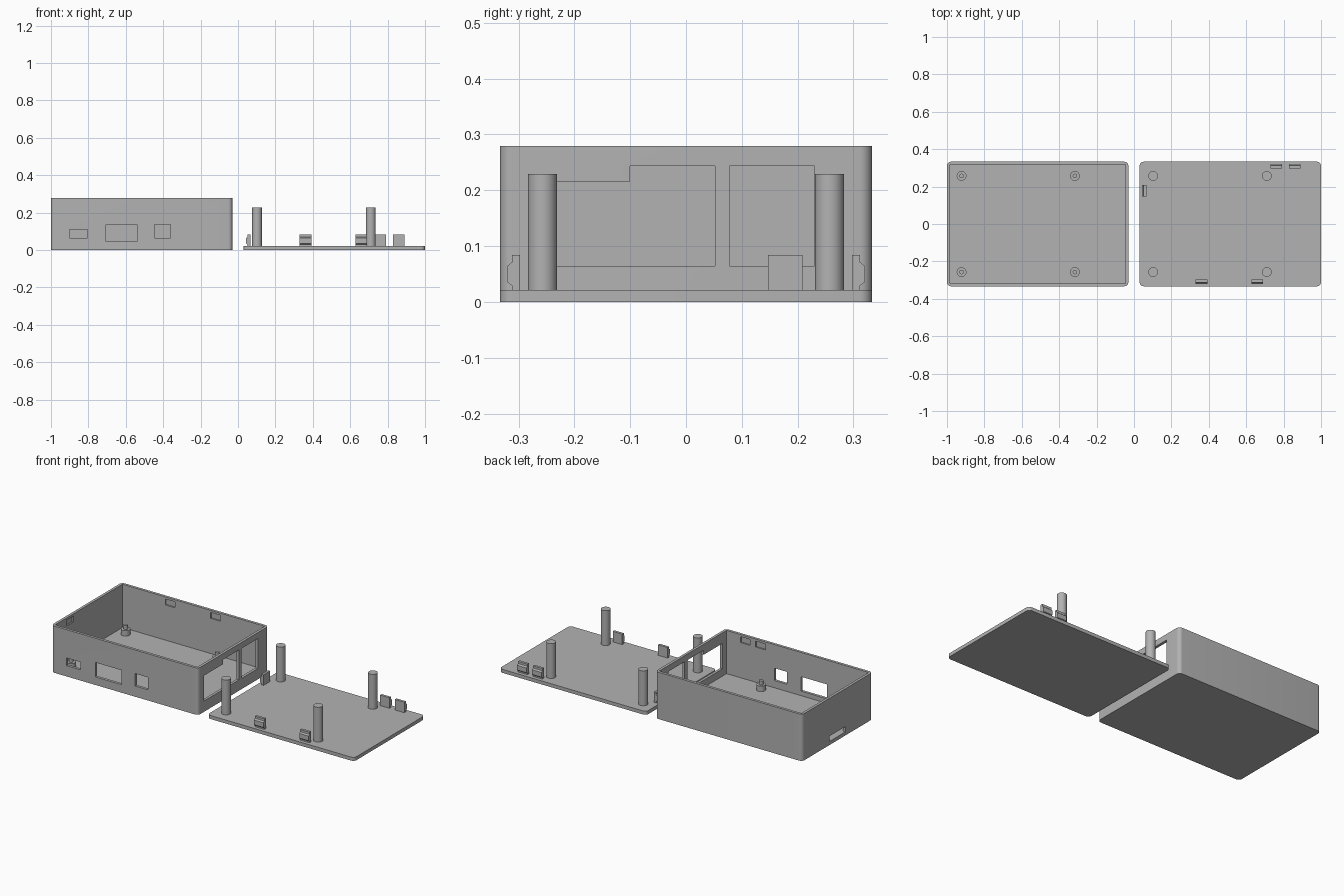
import bpy, bmesh, math
from mathutils import Vector

if "Cube" in bpy.data.objects:
    bpy.data.objects.remove(bpy.data.objects["Cube"])

grey = bpy.data.materials.new("mid_grey")
grey.diffuse_color = (0.45, 0.45, 0.45, 1)
grey.use_nodes = True
grey.node_tree.nodes["Principled BSDF"].inputs["Base Color"].default_value = grey.diffuse_color

HX, HY = 0.485, 0.333        # half size of each shell half
BOX_X, LID_X = -0.515, 0.515  # centres
WALL, FLOOR, HEIGHT = 0.016, 0.021, 0.279
IX, IY = HX - WALL, HY - WALL


def prism(name, points, direction):
    """Extrude a closed 3D outline along a vector."""
    bm = bmesh.new()
    face = bm.faces.new([bm.verts.new(p) for p in points])
    moved = bmesh.ops.extrude_face_region(bm, geom=[face])["geom"]
    bmesh.ops.translate(bm, vec=Vector(direction),
                        verts=[v for v in moved if isinstance(v, bmesh.types.BMVert)])
    bmesh.ops.recalc_face_normals(bm, faces=bm.faces)
    mesh = bpy.data.meshes.new(name)
    bm.to_mesh(mesh)
    bm.free()
    mesh.materials.append(grey)
    ob = bpy.data.objects.new(name, mesh)
    bpy.context.collection.objects.link(ob)
    return ob


def block(name, x0, x1, y0, y1, z0, z1):
    return prism(name, [(x0, y0, z0), (x1, y0, z0), (x1, y1, z0), (x0, y1, z0)],
                 (0, 0, z1 - z0))


def rounded_plate(name, cx, height, r=0.022, steps=8):
    pts = []
    for k, (sx, sy) in enumerate([(1, 1), (-1, 1), (-1, -1), (1, -1)]):
        for i in range(steps + 1):
            a = math.pi / 2 * (k + i / steps)
            pts.append((cx + sx * (HX - r) + r * math.cos(a),
                        sy * (HY - r) + r * math.sin(a), 0))
    return prism(name, pts, (0, 0, height))


def cylinder(name, x, y, r, z0, z1):
    pts = [(x + r * math.cos(i * math.tau / 32), y + r * math.sin(i * math.tau / 32), z0)
           for i in range(32)]
    ob = prism(name, pts, (0, 0, z1 - z0))
    smooth(ob)
    return ob


def activate(ob):
    bpy.ops.object.select_all(action='DESELECT')
    ob.select_set(True)
    bpy.context.view_layer.objects.active = ob


def smooth(ob):
    activate(ob)
    bpy.ops.object.shade_smooth_by_angle(angle=math.radians(30))


def cut(ob, cutter):
    activate(ob)
    mod = ob.modifiers.new("cut", 'BOOLEAN')
    mod.operation, mod.solver, mod.object = 'DIFFERENCE', 'EXACT', cutter
    bpy.ops.object.modifier_apply(modifier=mod.name)
    bpy.data.objects.remove(cutter)


# Open box
box = rounded_plate("box_shell", BOX_X, HEIGHT)
cut(box, block("cavity", BOX_X - IX, BOX_X + IX, -IY, IY, FLOOR, 0.4))

# Front port openings
for x0, x1, z0, z1 in [(-0.90, -0.805, 0.064, 0.11),
                       (-0.708, -0.537, 0.048, 0.134),
                       (-0.446, -0.361, 0.064, 0.138)]:
    cut(box, block("port", x0, x1, -0.4, -0.3, z0, z1))

# Right end openings: stepped one and rectangular one
stepped = [(-0.278, 0.0645), (0.052, 0.0645), (0.052, 0.243),
           (-0.10, 0.243), (-0.10, 0.216), (-0.278, 0.216)]
cut(box, prism("stepped_port", [(-0.06, y, z) for y, z in stepped], (0.1, 0, 0)))
cut(box, block("square_port", -0.06, 0.04, 0.078, 0.23, 0.0645, 0.243))

# Card slot in the left end
cut(box, block("card_slot", -1.1, -0.97, -0.075, 0.075, 0.0215, 0.053))

# Clip pockets inside the walls
for side, x in [(1, -0.67), (1, -0.37), (-1, -0.27), (-1, -0.17)]:
    y0, y1 = sorted((side * 0.30, side * (IY + 0.008)))
    cut(box, block("pocket", x - 0.032, x + 0.032, y0, y1, 0.231, 0.266))
cut(box, block("pocket", BOX_X - IX - 0.008, BOX_X - IX + 0.02,
               -0.21, -0.146, 0.231, 0.266))
smooth(box)

# Board standoffs with pins, and lid posts
lid = rounded_plate("lid_plate", LID_X, FLOOR)
smooth(lid)
for y in (-0.257, 0.257):
    for x in (-0.922, -0.316):
        cylinder("standoff", x, y, 0.026, FLOOR - 0.002, 0.053)
        cylinder("standoff_pin", x, y, 0.012, 0.05, 0.077)
    for x in (0.102, 0.71):
        cylinder("lid_post", x, y, 0.026, FLOOR - 0.002, 0.229)

# Snap clips: (distance in from the lid edge, height)
CLIP = [(0.036, 0.019), (0.036, 0.084), (0.021, 0.084), (0.021, 0.071),
        (0.0125, 0.064), (0.0125, 0.036), (0.021, 0.029), (0.021, 0.019)]
for side, x in [(-1, 0.361), (-1, 0.66), (1, 0.761), (1, 0.859)]:
    prism("snap_clip", [(x - 0.031, side * (HY - d), z) for d, z in CLIP], (0.062, 0, 0))
prism("end_clip", [(LID_X - HX + d, 0.147, z) for d, z in CLIP], (0, 0.062, 0))
